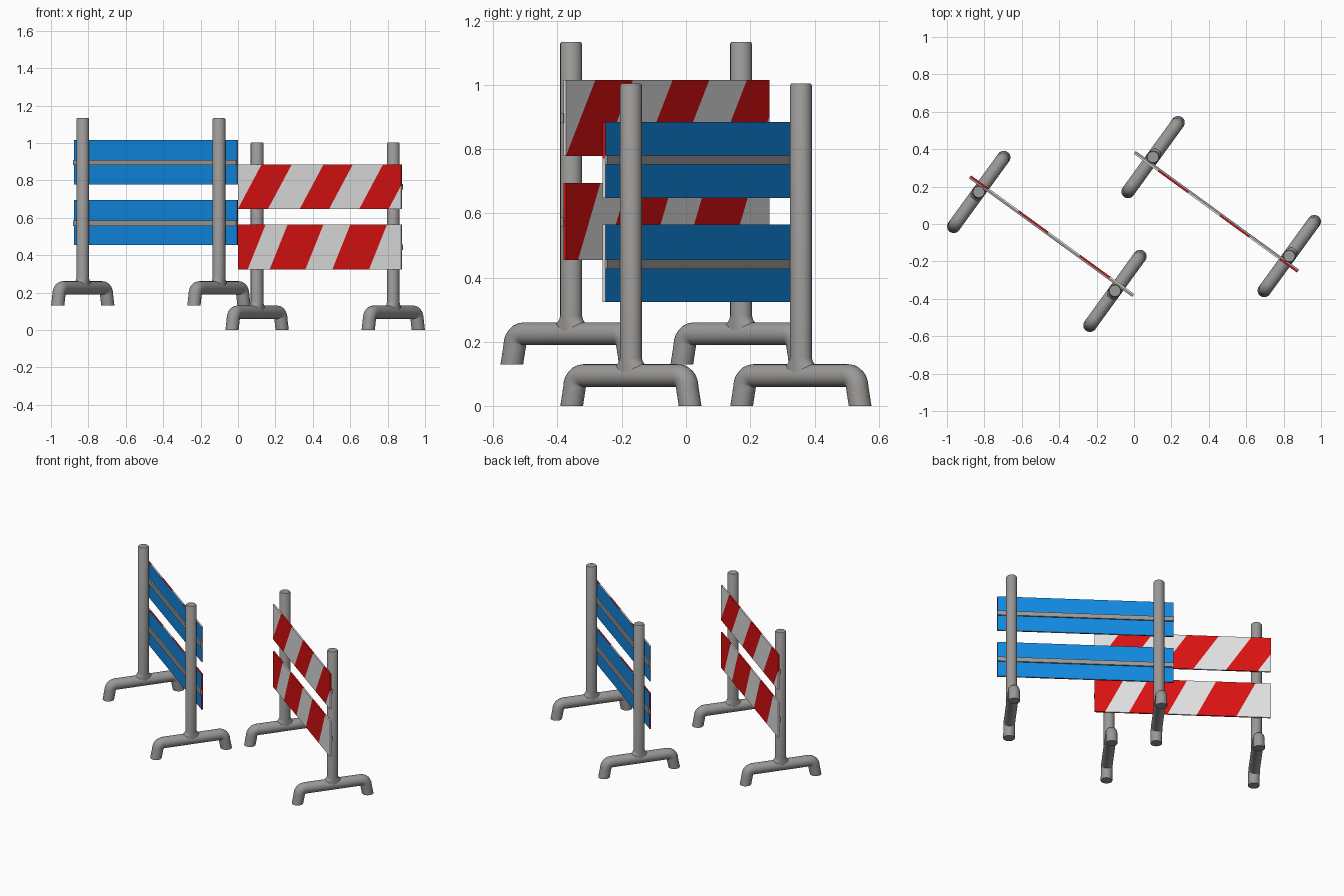
import bpy, bmesh
from math import radians, cos, sin, pi
from mathutils import Vector, Matrix

cube = bpy.data.objects.get("Cube")
if cube:
    bpy.data.objects.remove(cube, do_unlink=True)


def material(name, rgb):
    m = bpy.data.materials.new(name)
    m.use_nodes = True
    m.diffuse_color = (*rgb, 1)
    m.node_tree.nodes["Principled BSDF"].inputs["Base Color"].default_value = (*rgb, 1)
    return m


GREY = material("grey metal", (0.33, 0.32, 0.31))
WHITE = material("stripe white", (0.75, 0.75, 0.75))
RED = material("stripe red", (0.70, 0.006, 0.006))
BLUE = material("board blue", (0.006, 0.25, 0.75))

SIDES = 24
TUBE = 0.0355
BOARD_LEN, BOARD_T = 1.077, 0.01
BOARD_X, BOARD_Y = 0.004, 0.042


def finish(bm, name, mats, frame, smooth=False):
    bmesh.ops.recalc_face_normals(bm, faces=bm.faces)
    mesh = bpy.data.meshes.new(name)
    bm.to_mesh(mesh)
    bm.free()
    for m in mats:
        mesh.materials.append(m)
    ob = bpy.data.objects.new(name, mesh)
    bpy.context.collection.objects.link(ob)
    ob.matrix_world = frame
    if smooth:
        bpy.ops.object.select_all(action='DESELECT')
        ob.select_set(True)
        bpy.context.view_layer.objects.active = ob
        bpy.ops.object.shade_smooth_by_angle(angle=radians(40))
    return ob


def loft(sections):
    """Skin elliptical rings given as (centre, half axis, half axis)."""
    bm = bmesh.new()
    rings = []
    for c, a, b in sections:
        angles = [2 * pi * i / SIDES for i in range(SIDES)]
        rings.append([bm.verts.new(c + a * cos(t) + b * sin(t)) for t in angles])
    for lo, hi in zip(rings, rings[1:]):
        for i in range(SIDES):
            j = (i + 1) % SIDES
            bm.faces.new((lo[i], lo[j], hi[j], hi[i]))
    bm.faces.new(rings[0])
    bm.faces.new(rings[-1])
    return bm


def box(size, centre):
    bm = bmesh.new()
    bmesh.ops.create_cube(bm, size=1, matrix=Matrix.Translation(centre) @ Matrix.Diagonal((*size, 1)))
    return bm


def post(name, frame):
    # (height, half width along the board, half width along the foot)
    profile = [(0.10, 0.034, 0.052), (0.127, 0.034, 0.052), (0.133, 0.034, 0.044),
               (0.141, 0.034, 0.038), (0.152, 0.034, 0.034),
               (0.998, 0.034, 0.034), (1.004, 0.030, 0.030)]
    rings = [(Vector((0, 0, z)), Vector((rx, 0, 0)), Vector((0, ry, 0))) for z, rx, ry in profile]
    finish(loft(rings), name, [GREY], frame, True)


def foot(name, frame):
    # pairs of inner and outer points through one splayed leg and its bend
    inner = Vector((0, 0.181, 0.06))
    half = [(Vector((0, 0.1925, 0)), Vector((0, 0.2635, 0)))]
    for k in range(7):
        t = radians(15 * k)
        half.append((inner, inner + 2 * TUBE * Vector((0, cos(t), sin(t)))))
    flip = Matrix.Diagonal((1, -1, 1))
    pairs = half + [(flip @ p, flip @ q) for p, q in reversed(half)]
    rings = [((p + q) / 2, Vector((TUBE, 0, 0)), (q - p) / 2) for p, q in pairs]
    finish(loft(rings), name, [GREY], frame, True)


def board(name, frame, bottom, top, edges, lean, first_red):
    """Thin board, striped on +y and its rim, blue on the post side."""
    height = top - bottom
    bm = box((BOARD_LEN, BOARD_T, height), (BOARD_X, BOARD_Y, (bottom + top) / 2))
    left = BOARD_X + BOARD_LEN / 2
    slope = lean * BOARD_LEN / height
    for e in edges:
        bmesh.ops.bisect_plane(bm, geom=bm.verts[:] + bm.edges[:] + bm.faces[:],
                               plane_co=(left - e * BOARD_LEN, 0, bottom),
                               plane_no=Vector((1, 0, slope)).normalized())
    bm.normal_update()
    for f in bm.faces:
        c = f.calc_center_median()
        s = (left - c.x - slope * (c.z - bottom)) / BOARD_LEN
        passed = sum(s > e for e in edges)
        f.material_index = 2 if f.normal.y < -0.5 else (passed + first_red) % 2
    finish(bm, name, [WHITE, RED, BLUE], frame)


def rail(name, frame, z):
    # backing rail along the middle of the blue face
    finish(box((1.079, 0.011, 0.029), (BOARD_X, 0.0335, z)), name, [GREY], frame)


def barrier(label, location, turn):
    frame = Matrix.Translation(location) @ Matrix.Rotation(radians(turn), 4, 'Z')
    for side, x in (("left", 0.45), ("right", -0.45)):
        spot = frame @ Matrix.Translation((x, 0, 0))
        post(f"{label}_{side}_post", spot)
        foot(f"{label}_{side}_foot", spot)
    board(f"{label}_upper_board", frame, 0.648, 0.885,
          [0.0, 0.185, 0.38, 0.56, 0.745, 0.925], 0.145, 0)
    board(f"{label}_lower_board", frame, 0.325, 0.565,
          [0.06, 0.195, 0.415, 0.58, 0.805], 0.11, 1)
    rail(f"{label}_upper_rail", frame, 0.766)
    rail(f"{label}_lower_rail", frame, 0.442)


barrier("raised_barrier", (-0.466, -0.093, 0.13), -36)
barrier("low_barrier", (0.466, 0.093, 0), 144)
